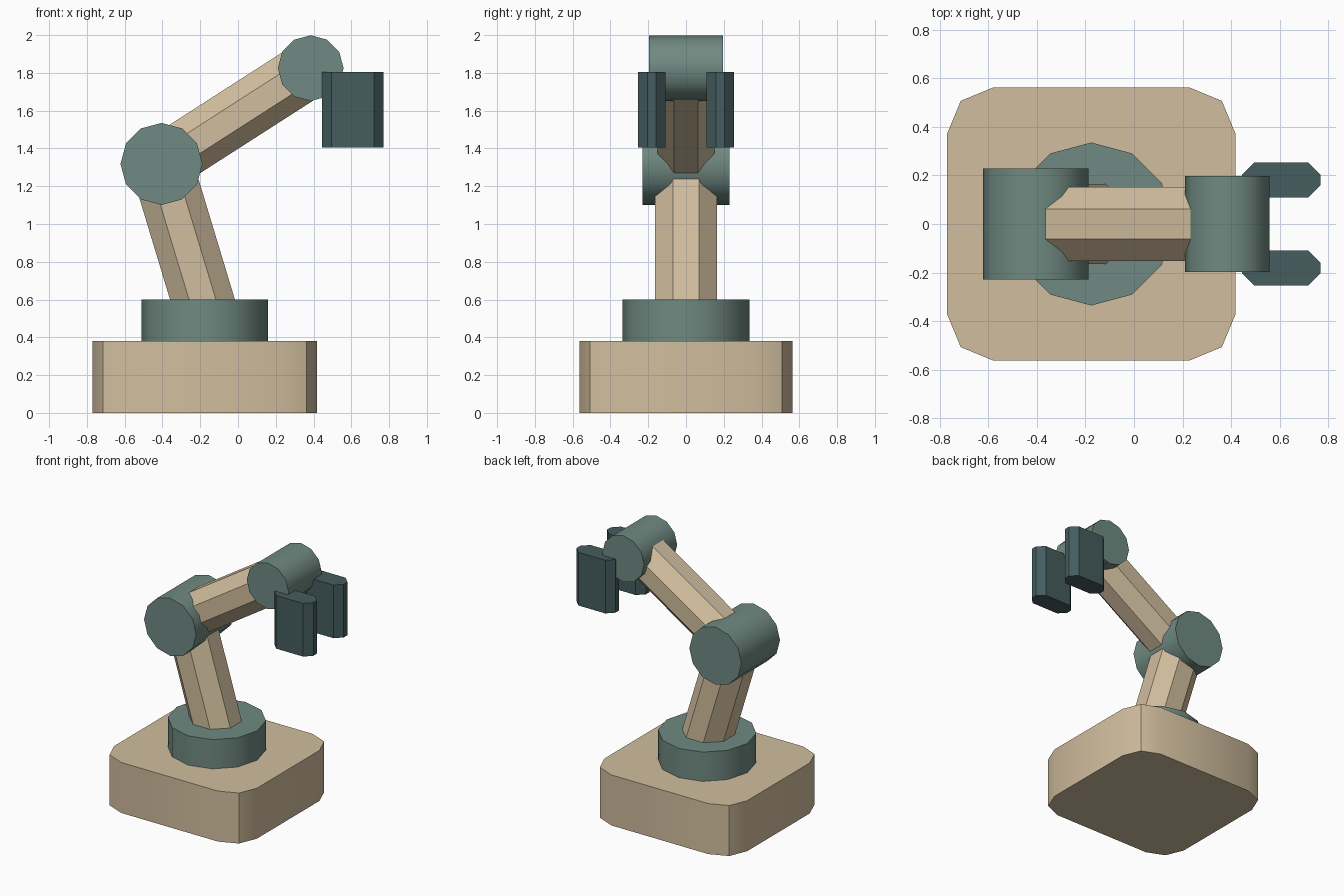
import bpy, bmesh, math
from mathutils import Vector

if "Cube" in bpy.data.objects:
    bpy.data.objects.remove(bpy.data.objects["Cube"])


def material(name, rgb):
    m = bpy.data.materials.new(name)
    m.diffuse_color = (*rgb, 1)
    m.use_nodes = True
    m.node_tree.nodes["Principled BSDF"].inputs["Base Color"].default_value = m.diffuse_color
    return m


BEIGE = material("beige", (0.64, 0.515, 0.343))
TEAL = material("grey_teal", (0.163, 0.253, 0.223))
DARK = material("dark_teal", (0.059, 0.107, 0.113))


def prism(name, profile, start, end, mat):
    """Extrude a 2D profile along the line from start to end."""
    start, end = Vector(start), Vector(end)
    axis = end - start
    turn = axis.to_track_quat('Z', 'Y')
    bm = bmesh.new()
    rings = [[bm.verts.new(p + turn @ Vector((x, y, 0))) for x, y in profile]
             for p in (start, end)]
    n = len(profile)
    bm.faces.new(rings[0][::-1])
    bm.faces.new(rings[1])
    for i in range(n):
        j = (i + 1) % n
        bm.faces.new((rings[0][i], rings[0][j], rings[1][j], rings[1][i]))
    bmesh.ops.recalc_face_normals(bm, faces=bm.faces)
    mesh = bpy.data.meshes.new(name)
    bm.to_mesh(mesh)
    bm.free()
    mesh.materials.append(mat)
    ob = bpy.data.objects.new(name, mesh)
    bpy.context.collection.objects.link(ob)
    bpy.ops.object.select_all(action='DESELECT')
    ob.select_set(True)
    bpy.context.view_layer.objects.active = ob
    bpy.ops.object.shade_smooth_by_angle(angle=math.radians(35))
    return ob


def ngon(sides, radius, phase=0.0):
    return [(radius * math.cos(phase + math.tau * i / sides),
             radius * math.sin(phase + math.tau * i / sides)) for i in range(sides)]


def rounded_rect(hx, hy, r, segments):
    pts = []
    for k, (sx, sy) in enumerate(((1, 1), (-1, 1), (-1, -1), (1, -1))):
        for s in range(segments + 1):
            a = math.pi / 2 * (k + s / segments)
            pts.append((sx * (hx - r) + r * math.cos(a), sy * (hy - r) + r * math.sin(a)))
    return pts


BASE_X = -0.176
ELBOW = Vector((-0.405, 0, 1.318))
WRIST = Vector((0.385, 0, 1.825))


def at_base(z):
    return (BASE_X, 0, z)


# base block and turntable
prism("base", [(x, y) for x, y in rounded_rect(0.594, 0.563, 0.19, 2)],
      at_base(0), at_base(0.38), BEIGE)
prism("turntable", ngon(12, 0.336), at_base(0.38), at_base(0.60), TEAL)

# octagonal arm segments
flat = math.pi / 8
prism("lower_arm", ngon(8, 0.178, flat), (-0.173, 0, 0.55), ELBOW, BEIGE)
prism("upper_arm", ngon(8, 0.164, flat), ELBOW, WRIST, BEIGE)

# joint drums across the arm
for name, centre, radius, half in (("elbow_joint", ELBOW, 0.217, 0.229),
                                   ("wrist_joint", WRIST, 0.174, 0.197)):
    offset = Vector((0, half, 0))
    prism(name, ngon(12, radius), centre - offset, centre + offset, TEAL)

# gripper fingers with chamfered upright edges
for name, side in (("left_finger", 1), ("right_finger", -1)):
    x, y = 0.607, side * 0.181
    prism(name, rounded_rect(0.162, 0.072, 0.05, 1), (x, y, 1.405), (x, y, 1.805), DARK)
